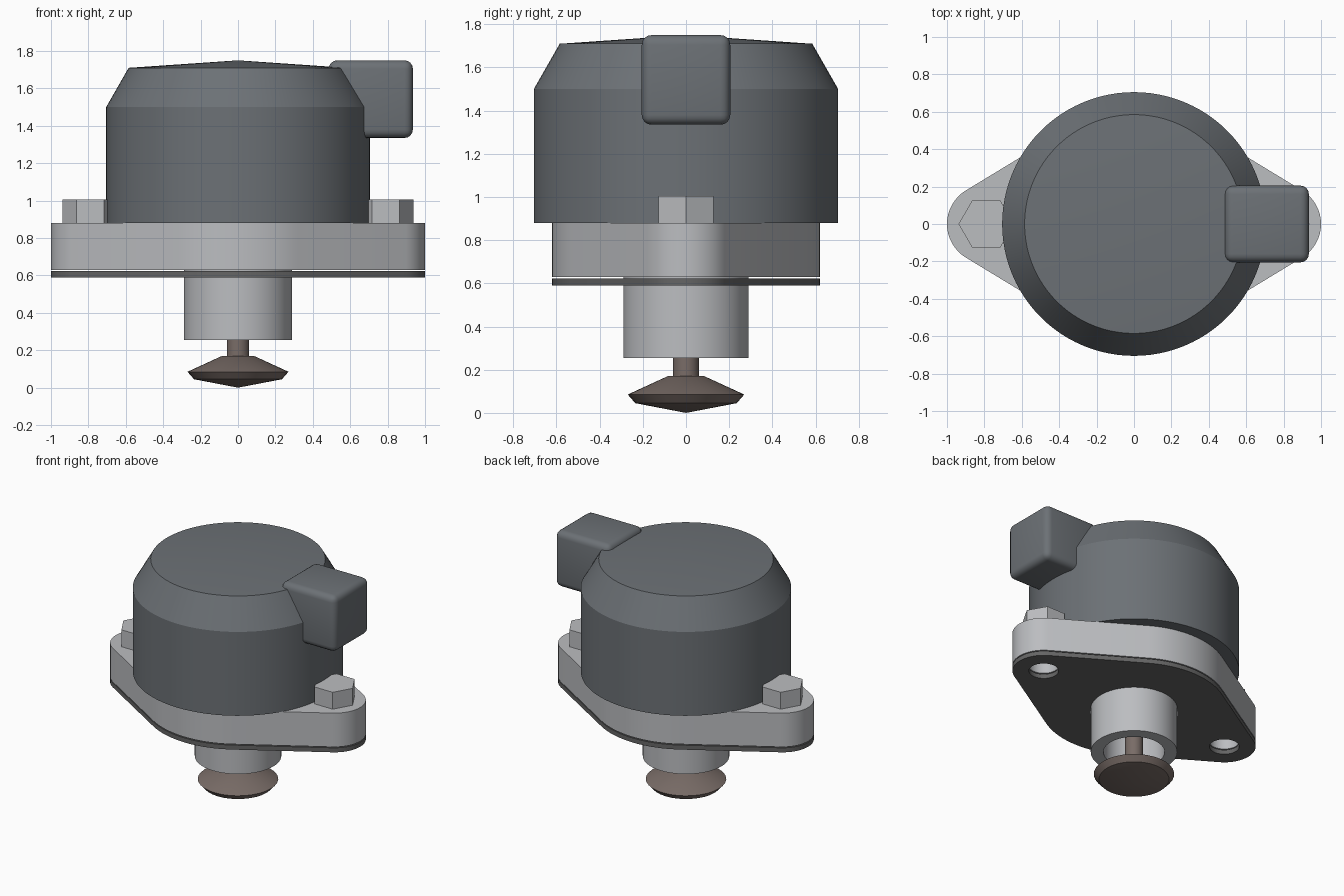
import bpy, bmesh, math
from math import sin, cos, pi

if "Cube" in bpy.data.objects:
    bpy.data.objects.remove(bpy.data.objects["Cube"])


def material(name, rgb):
    m = bpy.data.materials.new(name)
    m.diffuse_color = (*rgb, 1)
    m.use_nodes = True
    m.node_tree.nodes["Principled BSDF"].inputs["Base Color"].default_value = m.diffuse_color
    return m


DARK = material("dark_plastic", (0.15, 0.165, 0.18))
BLACK = material("gasket_rubber", (0.13, 0.13, 0.13))
STEEL = material("light_metal", (0.5, 0.51, 0.53))
BROWN = material("brown_metal", (0.19, 0.15, 0.135))


def finish(name, bm, mat, smooth=True):
    bmesh.ops.remove_doubles(bm, verts=bm.verts, dist=1e-5)
    bmesh.ops.recalc_face_normals(bm, faces=bm.faces)
    me = bpy.data.meshes.new(name)
    bm.to_mesh(me)
    bm.free()
    me.materials.append(mat)
    ob = bpy.data.objects.new(name, me)
    bpy.context.collection.objects.link(ob)
    bpy.ops.object.select_all(action='DESELECT')
    ob.select_set(True)
    bpy.context.view_layer.objects.active = ob
    if smooth:
        bpy.ops.object.shade_smooth_by_angle(angle=math.radians(25))
    return ob


def lathe(name, profile, mat, segs=64, closed=False):
    bm = bmesh.new()
    vs = [bm.verts.new((r, 0, z)) for r, z in profile]
    pairs = list(zip(vs, vs[1:])) + ([(vs[-1], vs[0])] if closed else [])
    es = [bm.edges.new(p) for p in pairs]
    bmesh.ops.spin(bm, geom=vs + es, cent=(0, 0, 0), axis=(0, 0, 1),
                   angle=2 * pi, steps=segs, use_duplicate=False)
    return finish(name, bm, mat)


def arc(cx, r, a0, a1, n):
    return [(cx + r * cos(a0 + (a1 - a0) * i / n),
             r * sin(a0 + (a1 - a0) * i / n)) for i in range(n + 1)]


# Rounded diamond plate with holes: hull of a big circle and two end circles
BIG, END, EX = 0.62, 0.21, 0.79
T = pi / 2 - math.asin((BIG - END) / EX)


def plate(name, z0, z1, mat, holes):
    outline = (arc(EX, END, -T, T, 16) + arc(0, BIG, T, pi - T, 20)
               + arc(-EX, END, pi - T, pi + T, 16) + arc(0, BIG, pi + T, 2 * pi - T, 20))
    loops = [outline] + [arc(x, r, 0, 2 * pi, 32)[:-1] for x, r in holes]
    cu = bpy.data.curves.new(name + "_outline", 'CURVE')
    cu.dimensions = '2D'
    cu.fill_mode = 'BOTH'
    cu.extrude = (z1 - z0) / 2
    for pts in loops:
        sp = cu.splines.new('POLY')
        sp.points.add(len(pts) - 1)
        for p, (x, y) in zip(sp.points, pts):
            p.co = (x, y, 0, 1)
        sp.use_cyclic_u = True
    tmp = bpy.data.objects.new(name + "_outline", cu)
    bpy.context.collection.objects.link(tmp)
    me = bpy.data.meshes.new_from_object(
        tmp.evaluated_get(bpy.context.evaluated_depsgraph_get()))
    bpy.data.objects.remove(tmp)
    bm = bmesh.new()
    bm.from_mesh(me)
    bmesh.ops.translate(bm, verts=bm.verts, vec=(0, 0, (z0 + z1) / 2))
    return finish(name, bm, mat)


# Mounting flange and gasket
bolt_holes = [(EX, 0.1), (-EX, 0.1)]
plate("mounting_flange", 0.63, 0.88, STEEL, bolt_holes)
plate("gasket", 0.59, 0.623, BLACK, bolt_holes + [(0, 0.285)])

# Domed cap
lathe("cap", [(0, 0.88), (0.705, 0.88), (0.705, 1.5), (0.585, 1.71), (0, 1.75)], DARK, 96)

# Guide tube, valve stem and disc
lathe("guide_tube", [(0.29, 0.255), (0.29, 0.64), (0.205, 0.64), (0.205, 0.255)],
      STEEL, closed=True)
lathe("valve", [(0, 0), (0.235, 0.045), (0.27, 0.085), (0.085, 0.17),
                (0.06, 0.17), (0.06, 0.65), (0, 0.65)], BROWN, 32)

# Hexagonal bolt heads
for side, x in (("left", -EX), ("right", EX)):
    bm = bmesh.new()
    bmesh.ops.create_cone(bm, cap_ends=True, segments=6, radius1=0.148, radius2=0.148, depth=0.125)
    xs = max(v.co.x for v in bm.verts)
    if xs < 0.147:  # points of the hexagon lie along x
        for v in bm.verts:
            v.co.x, v.co.y = v.co.y, v.co.x
    bmesh.ops.translate(bm, verts=bm.verts, vec=(x, 0, 0.9425))
    finish(side + "_bolt_head", bm, STEEL, smooth=False)

# Rounded connector block on the cap edge
bm = bmesh.new()
bmesh.ops.create_cube(bm, size=1)
bmesh.ops.scale(bm, verts=bm.verts, vec=(0.45, 0.41, 0.415))
bmesh.ops.translate(bm, verts=bm.verts, vec=(0.71, 0, 1.5425))
bmesh.ops.bevel(bm, geom=bm.edges[:], offset=0.045, segments=4, profile=0.5, affect='EDGES')
finish("connector_block", bm, DARK)
